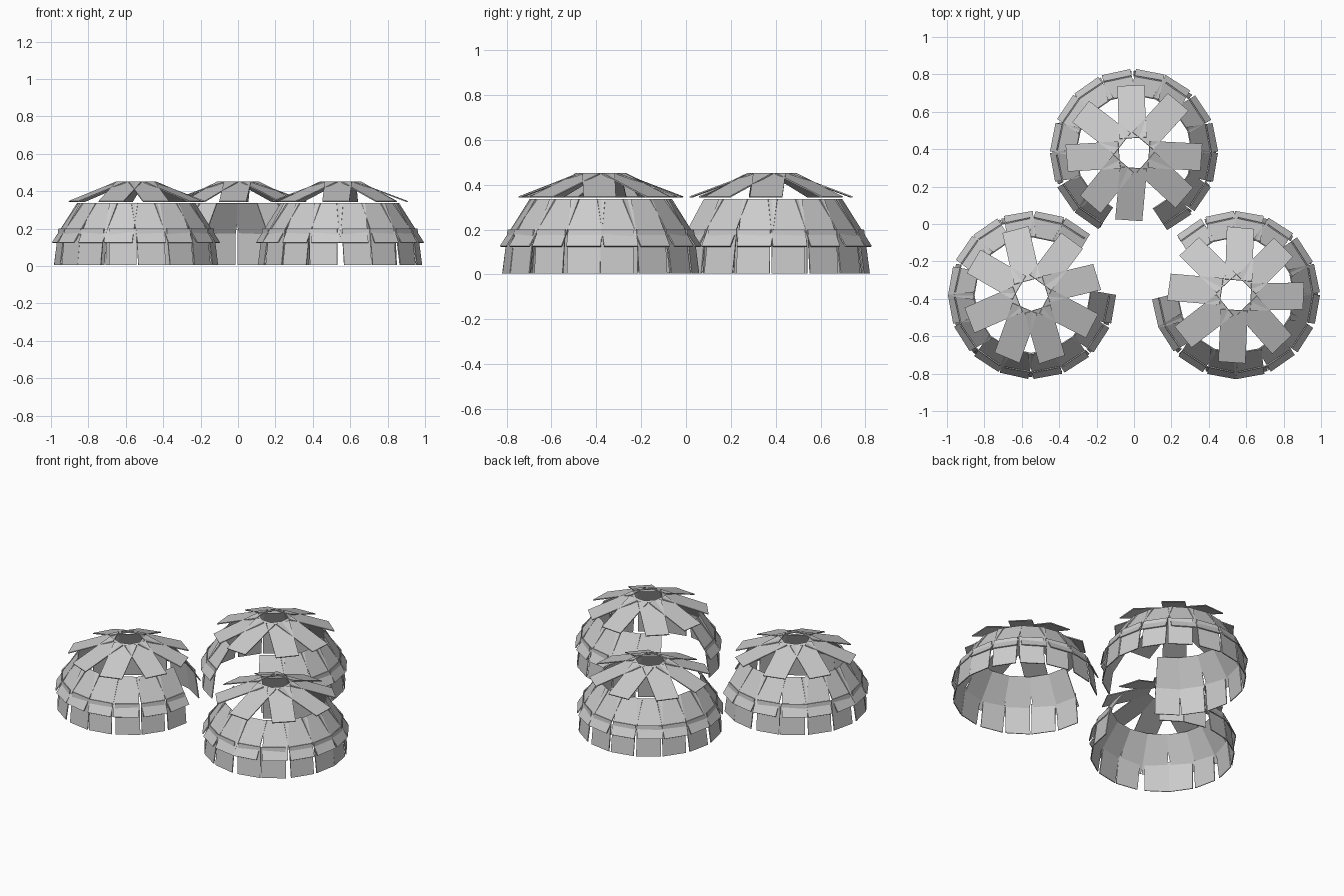
import bpy, bmesh, random
from math import cos, sin, radians
from mathutils import Vector

if "Cube" in bpy.data.objects:
    bpy.data.objects.remove(bpy.data.objects["Cube"])

random.seed(4)
THICK = 0.006


def panel(bm, az, inner, outer, width, roll=0.0):
    """Thin rectangular slab leaning from inner (r, z) to outer (r, z)."""
    side = Vector((-sin(az), cos(az), 0))
    out = Vector((cos(az), sin(az), 0))
    a = out * inner[0] + Vector((0, 0, inner[1]))
    b = out * outer[0] + Vector((0, 0, outer[1]))
    n = side.cross(a - b).normalized() * THICK / 2
    twist = side * roll
    corners = [a - twist - side * width / 2, a - twist + side * width / 2,
               b + twist + side * width / 2, b + twist - side * width / 2]
    lo = [bm.verts.new(c - n) for c in corners]
    hi = [bm.verts.new(c + n) for c in corners]
    bm.faces.new(lo[::-1])
    bm.faces.new(hi)
    for i in range(4):
        j = (i + 1) % 4
        bm.faces.new((lo[i], lo[j], hi[j], hi[i]))


def finish(bm, name, centre):
    bmesh.ops.recalc_face_normals(bm, faces=bm.faces)
    mesh = bpy.data.meshes.new(name)
    bm.to_mesh(mesh)
    bm.free()
    ob = bpy.data.objects.new(name, mesh)
    ob.location = (*centre, 0)
    bpy.context.collection.objects.link(ob)


def ring(name, centre, door, inner, outer, width):
    """Sixteen wall panels, leaving out those in the doorway."""
    bm = bmesh.new()
    for i in range(16):
        deg = 11.25 + 22.5 * i
        if abs((deg - door + 180) % 360 - 180) < 22:
            continue
        panel(bm, radians(deg + random.uniform(-1.5, 1.5)), inner, outer, width,
              random.uniform(-0.004, 0.004))
    finish(bm, name, centre)


# Three huts: position, doorway direction, roof panel directions
huts = {
    "back": ((0, 0.38), 270, (93, 50, -4, -41, -94, -131, -175, 142)),
    "left": ((-0.545, -0.38), 30, (105, 54, 17, -27, -72, -113, 201, 150)),
    "right": ((0.545, -0.38), 150, (85, 45, -2, -46, -94, 219, 172, 133)),
}
for name, (centre, door, roof) in huts.items():
    # Lower and upper wall rings
    ring(name + "_lower_wall", centre, door, (0.405, 0.2), (0.43, 0.005), 0.15)
    ring(name + "_upper_wall", centre, door, (0.305, 0.335), (0.44, 0.125), 0.155)
    # Roof shingles around an open smoke hole
    bm = bmesh.new()
    for deg in roof:
        panel(bm, radians(deg), (0.08, 0.45), (0.36, 0.345), 0.145,
              random.uniform(-0.01, 0.01))
    finish(bm, name + "_roof", centre)
